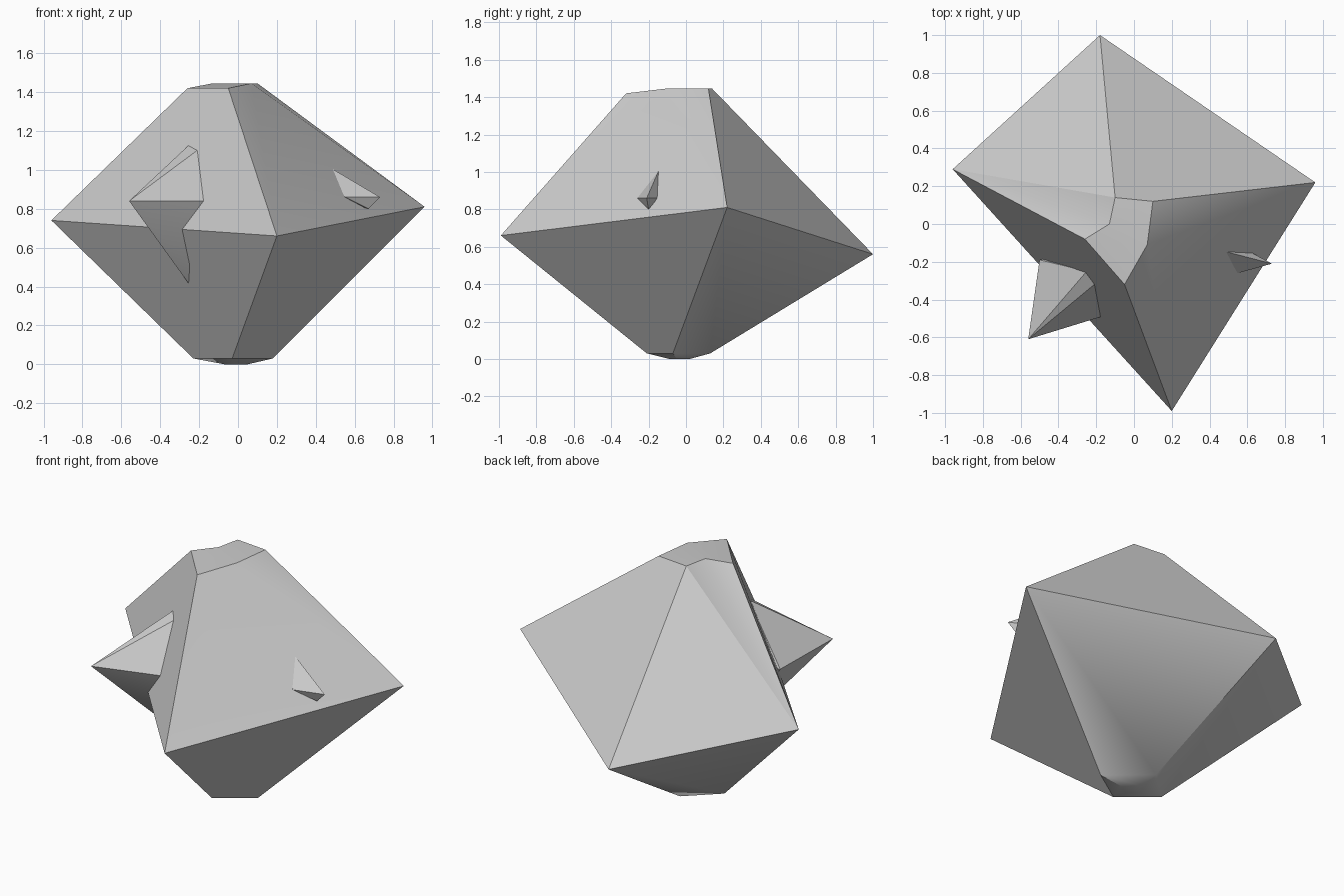
import bpy
import bmesh

cube = bpy.data.objects.get("Cube")
if cube:
    bpy.data.objects.remove(cube, do_unlink=True)

stone = bpy.data.materials.new("stone_grey")
stone.use_nodes = True
GREY = (0.6, 0.6, 0.6, 1)
stone.diffuse_color = GREY
stone.node_tree.nodes["Principled BSDF"].inputs["Base Color"].default_value = GREY


def finish(name, bm):
    bmesh.ops.recalc_face_normals(bm, faces=bm.faces)
    mesh = bpy.data.meshes.new(name)
    bm.to_mesh(mesh)
    bm.free()
    mesh.materials.append(stone)
    obj = bpy.data.objects.new(name, mesh)
    bpy.context.collection.objects.link(obj)
    bpy.ops.object.select_all(action="DESELECT")
    obj.select_set(True)
    bpy.context.view_layer.objects.active = obj
    bpy.ops.object.shade_smooth_by_angle(angle=0.52)
    return obj


def shard(name, points):
    """Convex crystal splinter around a few corner points."""
    bm = bmesh.new()
    for p in points:
        bm.verts.new(p)
    hull = bmesh.ops.convex_hull(bm, input=bm.verts)
    loose = [v for v in hull["geom_interior"] if isinstance(v, bmesh.types.BMVert)]
    bmesh.ops.delete(bm, geom=loose, context="VERTS")
    return finish(name, bm)


# Main crystal: four waist corners between a worn crown and a worn foot
bm = bmesh.new()


def ring(points):
    return [bm.verts.new(p) for p in points]


waist = ring([(-.96, .29, .74), (.20, -.99, .66), (.96, .22, .81), (-.18, 1.0, .56)])
crown = ring([(-.26, -.08, 1.42), (-.05, -.32, 1.42), (.10, .12, 1.445), (-.10, .14, 1.445)])
notch_right, notch_left = ring([(.07, -.11, 1.445), (-.13, 0, 1.445)])
foot = ring([(-.23, -.04, .03), (-.03, -.21, .03), (.18, -.07, .03), (-.05, .13, .03)])
base = ring([(-.07, -.04, 0), (-.02, -.09, 0), (.05, -.05, 0), (-.03, .02, 0)])

left, front, right, back = waist
c_left, c_front, c_right, c_back = crown

# Upper facets
for face in [
    (left, front, c_front, c_left),
    (front, right, notch_right),
    (front, notch_right, c_front),
    (right, c_right, notch_right),
    (right, back, c_back, c_right),
    (back, left, c_back),
    (left, notch_left, c_back),
    (left, c_left, notch_left),
    (c_left, c_front, notch_right, notch_left),
    (notch_left, notch_right, c_right, c_back),
]:
    bm.faces.new(face)

# Lower facets
for upper, lower in ((waist, foot), (foot, base)):
    for i in range(4):
        j = (i + 1) % 4
        bm.faces.new((upper[i], lower[i], lower[j], upper[j]))
bm.faces.new(base)
finish("main_crystal", bm)

# Large splinter through the front facet
shard("large_splinter", [
    (-.56, -.61, .84), (-.25, -.25, 1.13), (-.21, -.32, 1.10), (-.17, -.49, .84),
    (-.24, -.34, .50), (-.25, -.26, .41), (-.50, -.19, .80), (-.10, -.10, .80),
])

# Small splinter on the side facet
shard("small_splinter", [
    (.73, -.21, .86), (.46, -.14, 1.02), (.55, -.26, .86),
    (.67, -.20, .80), (.62, -.15, .86), (.45, -.15, .86),
])
